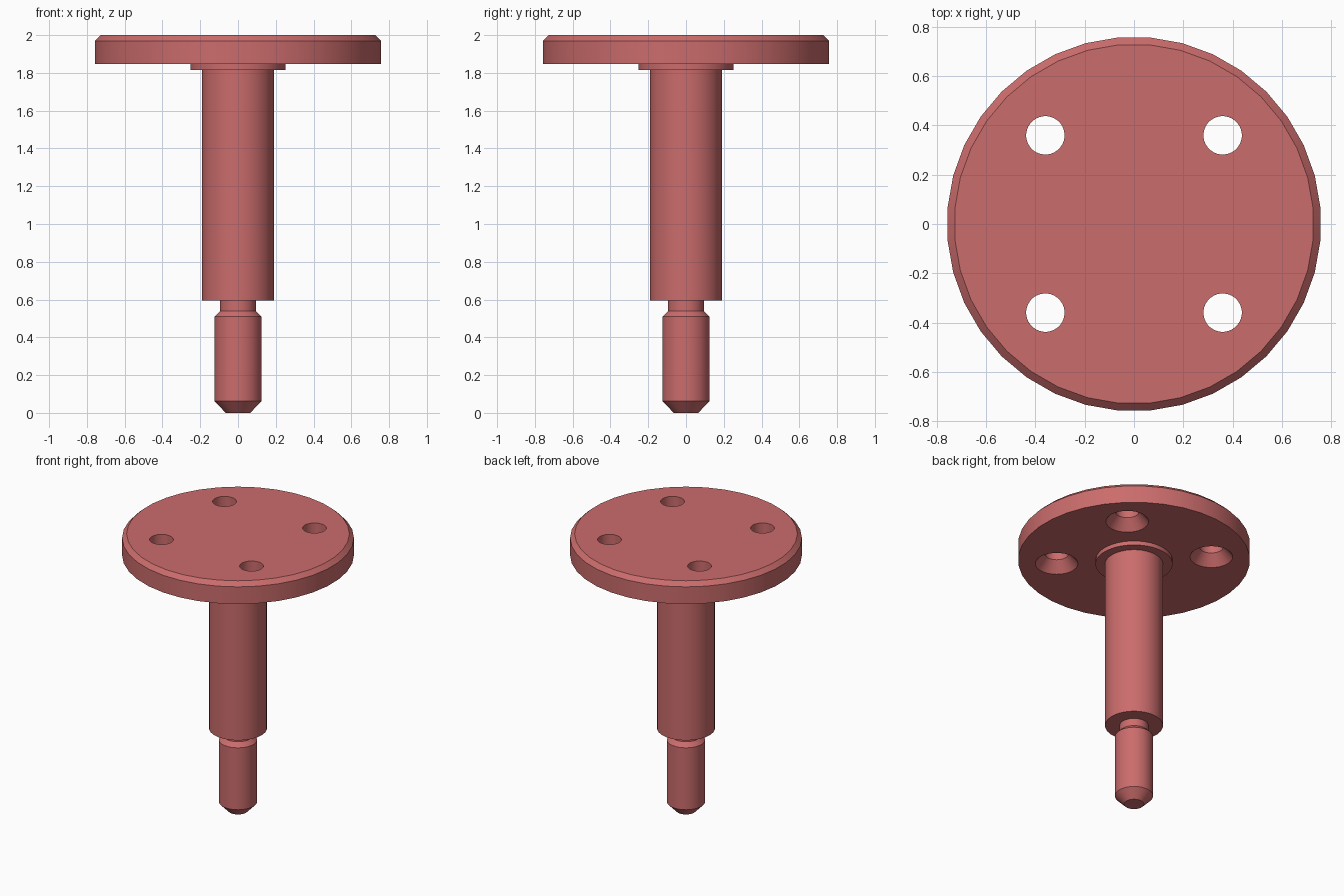
import bpy, bmesh, math

cube = bpy.data.objects.get("Cube")
if cube:
    bpy.data.objects.remove(cube, do_unlink=True)

# Single dusty red colour
RED = (0.60, 0.15, 0.15, 1.0)
red = bpy.data.materials.new("dusty red")
red.diffuse_color = RED
red.use_nodes = True
red.node_tree.nodes["Principled BSDF"].inputs["Base Color"].default_value = RED


def add_turned(bm, profile, sides, cx=0.0, cy=0.0):
    """Add a closed solid of revolution from (radius, z) points, bottom to top."""
    rings = []
    for r, z in profile:
        rings.append([bm.verts.new((cx + r * math.cos((i + 0.5) * math.tau / sides),
                                    cy + r * math.sin((i + 0.5) * math.tau / sides), z))
                      for i in range(sides)])
    for low, high in zip(rings, rings[1:]):
        for i in range(sides):
            j = (i + 1) % sides
            bm.faces.new((low[i], low[j], high[j], high[i]))
    bm.faces.new(rings[0][::-1])
    bm.faces.new(rings[-1])


def make_object(name, bm):
    mesh = bpy.data.meshes.new(name)
    bm.to_mesh(mesh)
    bm.free()
    mesh.materials.append(red)
    obj = bpy.data.objects.new(name, mesh)
    bpy.context.collection.objects.link(obj)
    return obj


def activate(obj):
    bpy.ops.object.select_all(action='DESELECT')
    obj.select_set(True)
    bpy.context.view_layer.objects.active = obj


# Round plate with a chamfered top rim
bm = bmesh.new()
add_turned(bm, [(0.76, 1.846), (0.76, 1.97), (0.73, 2.0)], 36)
plate = make_object("mounting_plate", bm)

# Four holes, countersunk from below
bm = bmesh.new()
for sx in (-1, 1):
    for sy in (-1, 1):
        add_turned(bm, [(0.152, 1.834), (0.14, 1.846), (0.078, 1.92), (0.078, 2.05)],
                   32, 0.36 * sx, 0.36 * sy)
cutter = make_object("hole_cutter", bm)
cutter.hide_render = True
cut = plate.modifiers.new("holes", 'BOOLEAN')
cut.operation = 'DIFFERENCE'
cut.solver = 'EXACT'
cut.object = cutter
activate(plate)
bpy.ops.object.modifier_apply(modifier=cut.name)
bpy.data.objects.remove(cutter, do_unlink=True)

# Stem: tapered tip, pin, undercut neck, thick shaft and collar
bm = bmesh.new()
add_turned(bm, [(0.065, 0.0), (0.125, 0.062), (0.125, 0.51), (0.095, 0.54),
                (0.095, 0.594), (0.19, 0.594), (0.19, 1.816),
                (0.253, 1.816), (0.253, 1.85)], 36)
stem = make_object("stepped_stem", bm)

# Smooth round walls, sharp steps
for obj in (plate, stem):
    activate(obj)
    bpy.ops.object.shade_smooth_by_angle(angle=math.radians(30))
